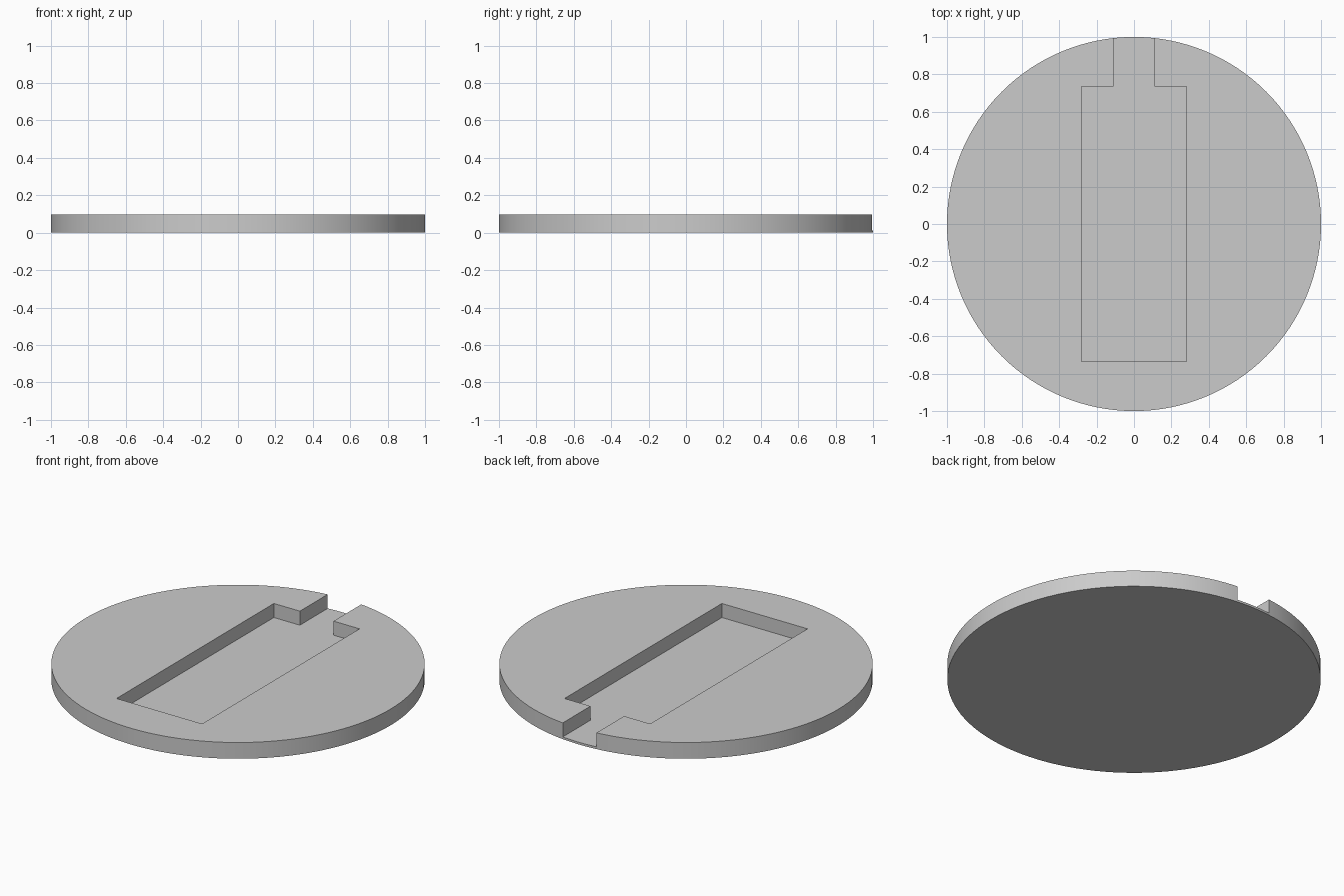
import bpy, bmesh, math

if "Cube" in bpy.data.objects:
    bpy.data.objects.remove(bpy.data.objects["Cube"])

RADIUS, HEIGHT, FLOOR = 1.0, 0.096, 0.013
SIDES = 128


def prism(name, outline, z0, z1):
    """Extrude a closed outline from z0 up to z1."""
    bm = bmesh.new()
    face = bm.faces.new([bm.verts.new((x, y, z0)) for x, y in outline])
    top = bmesh.ops.extrude_face_region(bm, geom=[face])["geom"]
    bmesh.ops.translate(bm, vec=(0, 0, z1 - z0),
                        verts=[v for v in top if isinstance(v, bmesh.types.BMVert)])
    bmesh.ops.recalc_face_normals(bm, faces=bm.faces)
    mesh = bpy.data.meshes.new(name)
    bm.to_mesh(mesh)
    bm.free()
    obj = bpy.data.objects.new(name, mesh)
    bpy.context.collection.objects.link(obj)
    return obj


grey = bpy.data.materials.new("grey")
grey.diffuse_color = (0.6, 0.6, 0.6, 1)
grey.use_nodes = True
grey.node_tree.nodes["Principled BSDF"].inputs["Base Color"].default_value = grey.diffuse_color

# Round base plate
circle = [(RADIUS * math.cos(2 * math.pi * i / SIDES),
           RADIUS * math.sin(2 * math.pi * i / SIDES)) for i in range(SIDES)]
plate = prism("round_plate", circle, 0, HEIGHT)
plate.data.materials.append(grey)

# Long pocket with a narrow channel that opens through the back rim
half = [(0.28, -0.735), (0.28, 0.735), (0.11, 0.735), (0.11, 1.2)]
outline = half + [(-x, y) for x, y in reversed(half)]
cutter = prism("pocket_cutter", outline, FLOOR, HEIGHT + 0.2)
cutter.data.materials.append(grey)
cutter.hide_render = True

cut = plate.modifiers.new("pocket", 'BOOLEAN')
cut.operation = 'DIFFERENCE'
cut.solver = 'EXACT'
cut.object = cutter

# Apply the cut and smooth only the rim
bpy.context.view_layer.objects.active = plate
plate.select_set(True)
bpy.ops.object.modifier_apply(modifier=cut.name)
bpy.data.objects.remove(cutter, do_unlink=True)
bpy.ops.object.shade_smooth_by_angle(angle=math.radians(30))
